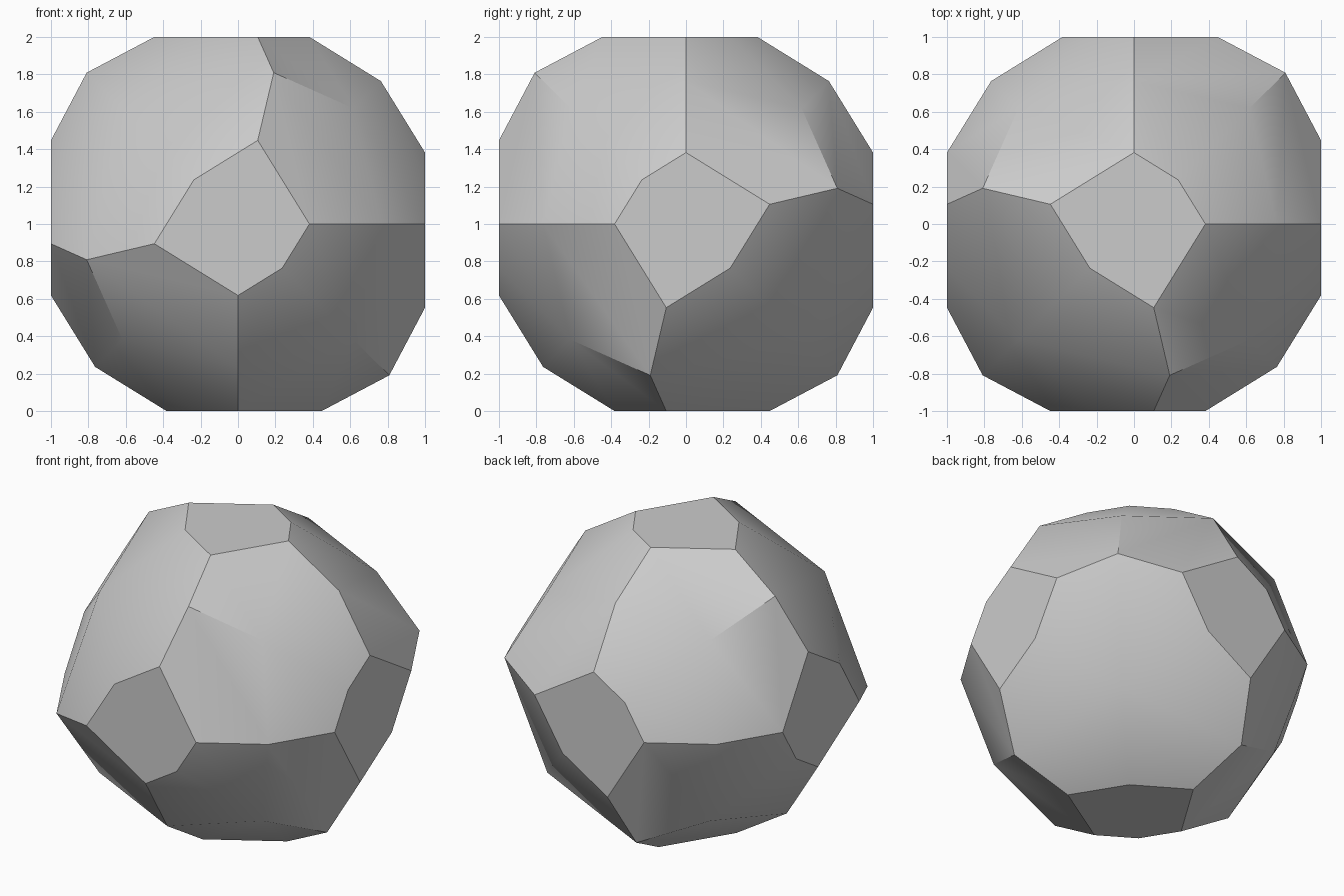
import bpy, bmesh, math
from itertools import permutations, product, combinations
from mathutils import Vector, Matrix

cube = bpy.data.objects.get("Cube")
if cube:
    bpy.data.objects.remove(cube, do_unlink=True)

PHI = (1 + math.sqrt(5)) / 2

# Unit normals of the cutting planes, all touching the unit sphere
normals = [Vector(p) for p in set(permutations((1, 0, 0))) | set(permutations((-1, 0, 0)))]
for order in permutations(range(3)):
    for big, mid, small in product((1, -1), repeat=3):
        if big == mid != small:
            continue  # these facets are left out, giving one threefold axis
        n = Vector()
        n[order[0]], n[order[1]], n[order[2]] = big * PHI ** 2, mid * PHI, small
        normals.append(Vector((-n.x, -n.y, n.z)).normalized())

# Corners: plane triples whose meeting point lies inside every other plane
corners = {}
for a, b, c in combinations(normals, 3):
    m = Matrix((a, b, c))
    if abs(m.determinant()) < 1e-4:
        continue
    p = m.inverted() @ Vector((1, 1, 1))
    if all(n.dot(p) < 1 + 1e-4 for n in normals):
        if not any((p - q).length < 1e-3 for q in corners.values()):
            corners[len(corners)] = p

# One polygon per plane, corners ordered around the normal
bm = bmesh.new()
verts = [bm.verts.new(p + Vector((0, 0, 1))) for p in corners.values()]
for n in normals:
    ring = [i for i, p in corners.items() if abs(n.dot(p) - 1) < 1e-3]
    if len(ring) < 3:
        continue
    u = n.orthogonal().normalized()
    w = n.cross(u)
    mid = sum((corners[i] for i in ring), Vector()) / len(ring)
    ring.sort(key=lambda i: math.atan2((corners[i] - mid).dot(w), (corners[i] - mid).dot(u)))
    bm.faces.new([verts[i] for i in ring])
bmesh.ops.recalc_face_normals(bm, faces=bm.faces)

mesh = bpy.data.meshes.new("faceted_ball")
bm.to_mesh(mesh)
bm.free()
ball = bpy.data.objects.new("faceted_ball", mesh)
bpy.context.collection.objects.link(ball)

# Plain grey surface
grey = bpy.data.materials.new("light_grey")
grey.use_nodes = True
colour = (0.6, 0.6, 0.6, 1)
grey.diffuse_color = colour
grey.node_tree.nodes["Principled BSDF"].inputs["Base Color"].default_value = colour
mesh.materials.append(grey)

# Shallow edges blend, steep ones stay crisp
bpy.ops.object.select_all(action='DESELECT')
ball.select_set(True)
bpy.context.view_layer.objects.active = ball
bpy.ops.object.shade_smooth_by_angle(angle=math.radians(30))
